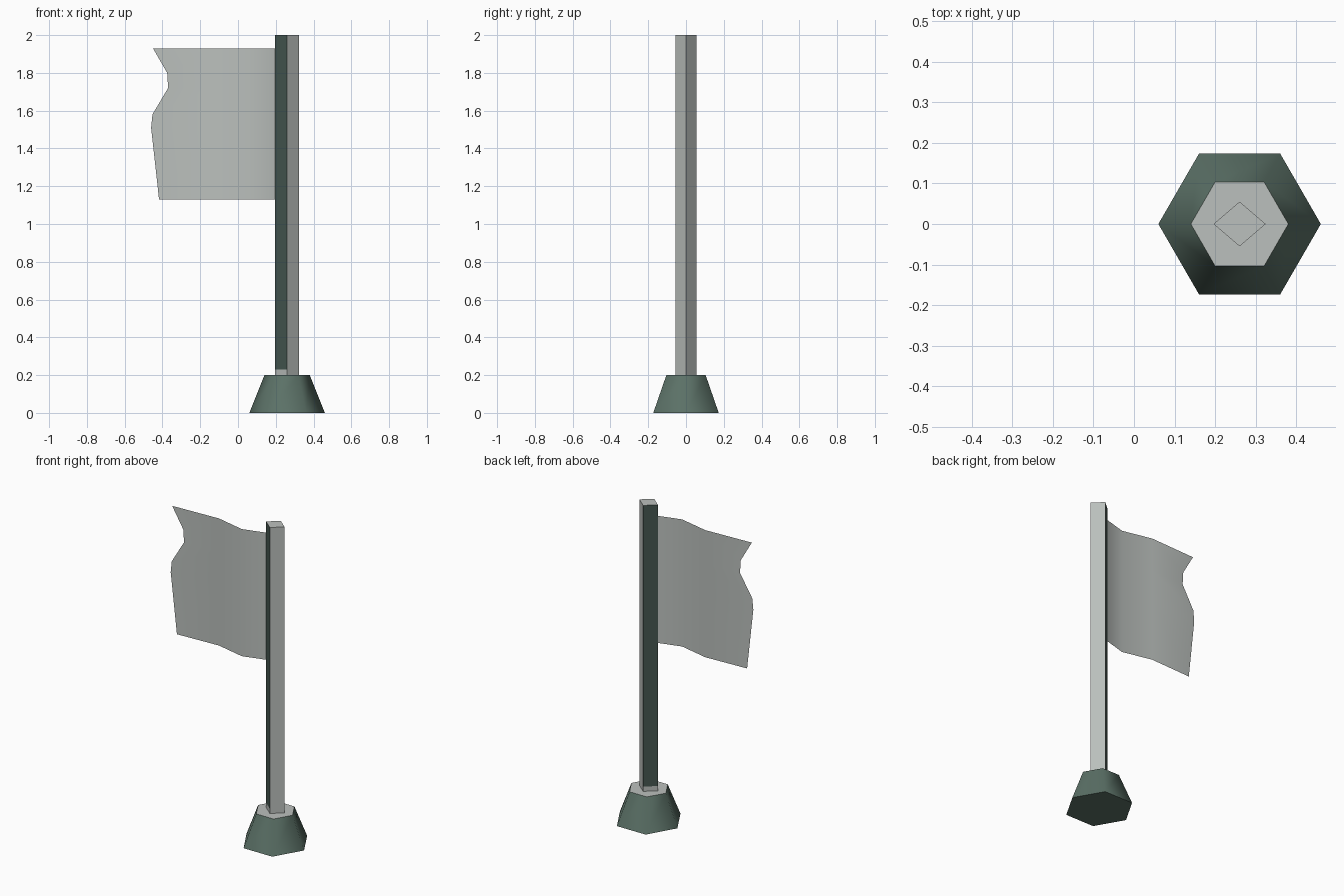
import bpy, bmesh, math

if "Cube" in bpy.data.objects:
    bpy.data.objects.remove(bpy.data.objects["Cube"])

def material(name, rgb):
    m = bpy.data.materials.new(name)
    m.diffuse_color = (*rgb, 1)
    m.use_nodes = True
    m.node_tree.nodes["Principled BSDF"].inputs["Base Color"].default_value = m.diffuse_color
    return m

grey = material("light grey", (0.50, 0.53, 0.51))
green = material("grey green", (0.105, 0.165, 0.135))
dark = material("dark green", (0.062, 0.098, 0.083))
CX = 0.26  # pole axis

def finish(name, bm, mats):
    me = bpy.data.meshes.new(name)
    bm.to_mesh(me)
    bm.free()
    for m in mats:
        me.materials.append(m)
    ob = bpy.data.objects.new(name, me)
    bpy.context.collection.objects.link(ob)
    return ob

def prism(n, rings):
    """Closed stack of n-sided rings: (x radius, y radius, z)."""
    bm = bmesh.new()
    loops = [[bm.verts.new((CX + rx * math.cos(2 * math.pi * i / n),
                            ry * math.sin(2 * math.pi * i / n), z)) for i in range(n)]
             for rx, ry, z in rings]
    for a, b in zip(loops, loops[1:]):
        for i in range(n):
            j = (i + 1) % n
            bm.faces.new((a[i], a[j], b[j], b[i]))
    bm.faces.new(loops[0][::-1])
    bm.faces.new(loops[-1])
    bm.normal_update()
    return bm

# Hexagonal tapered foot with a grey top
bm = prism(6, [(0.2, 0.2, 0), (0.12, 0.12, 0.2)])
for f in bm.faces:
    f.material_index = 1 if f.normal.z > 0.9 else 0
    f.smooth = abs(f.normal.z) < 0.9
for e in bm.edges:
    e.smooth = all(f.smooth for f in e.link_faces)
finish("base", bm, [green, grey])

# Diamond pole: dark on the flag side, grey elsewhere and at the very bottom
bm = prism(4, [(0.064, 0.055, 0.2), (0.064, 0.055, 0.23), (0.064, 0.055, 2.0)])
for f in bm.faces:
    side = f.normal.x < -0.3 and f.calc_center_median().z > 0.3
    f.material_index = 1 if side else 0
finish("pole", bm, [grey, dark])

# Waving flag: folded in plan, torn along its free edge
fold = [(0.2, 0), (0.055, -0.041), (-0.135, 0.002)]
tear = [(-0.418, 1.13), (-0.46, 1.51), (-0.453, 1.58), (-0.37, 1.72), (-0.375, 1.80), (-0.45, 1.93)]
bm = bmesh.new()
rows = []
for ex, z in tear:
    ey = 0.002 + 0.014 * (ex + 0.135) / 0.315
    rows.append([bm.verts.new((x, y, z)) for x, y in fold + [(ex, ey)]])
for a, b in zip(rows, rows[1:]):
    for i in range(3):
        f = bm.faces.new((a[i + 1], a[i], b[i], b[i + 1]))
        f.smooth = True
finish("flag", bm, [grey])
